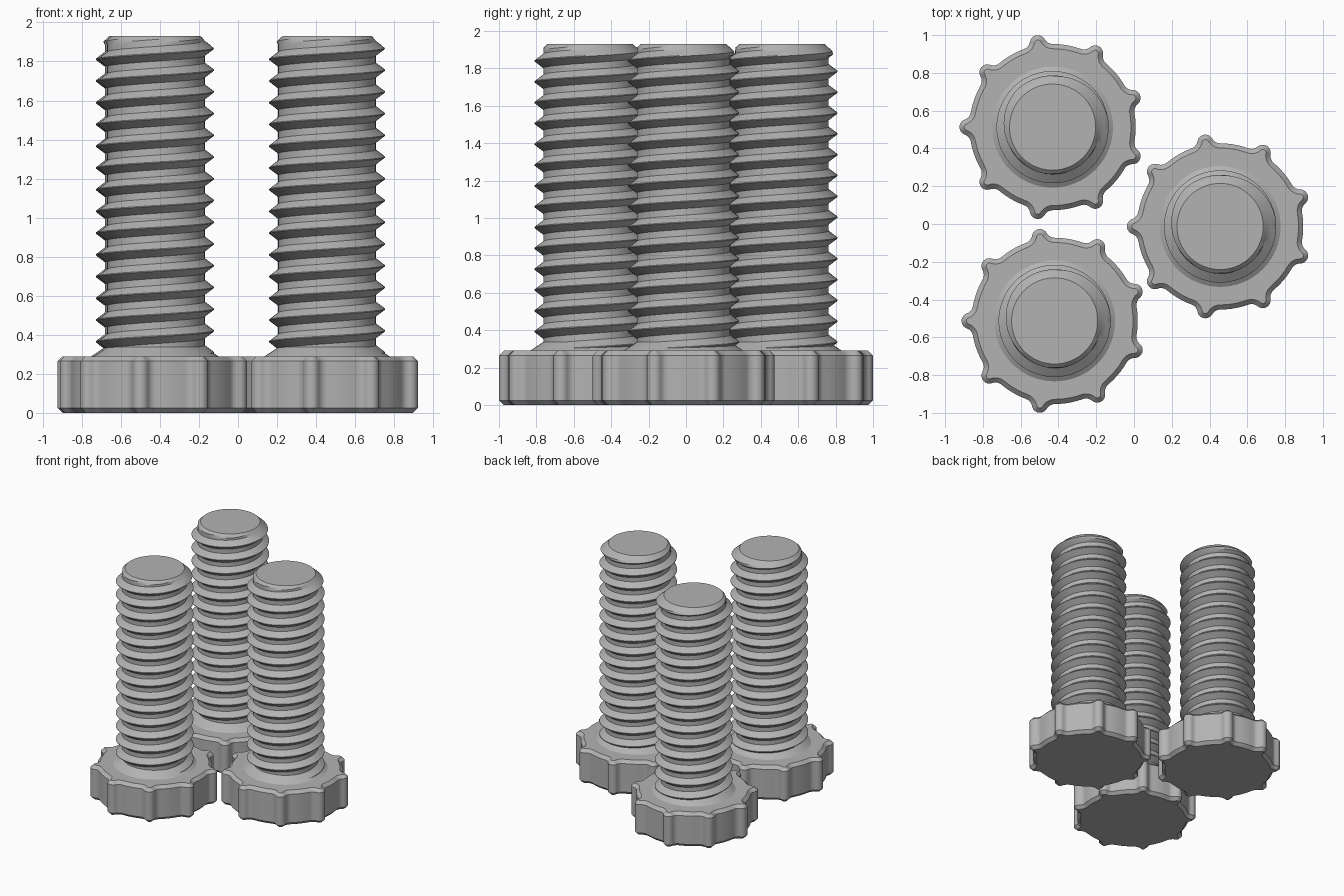
import bpy, bmesh, math

cube = bpy.data.objects.get("Cube")
if cube:
    bpy.data.objects.remove(cube, do_unlink=True)

steel = bpy.data.materials.new("grey_steel")
steel.use_nodes = True
GREY = (0.45, 0.45, 0.45, 1)
steel.diffuse_color = GREY
steel.node_tree.nodes["Principled BSDF"].inputs["Base Color"].default_value = GREY

TAU = 2 * math.pi
TOP, HEAD = 1.93, 0.29
ROOT, CREST, PITCH = 0.25, 0.297, 0.1113
BOLTS = [("back_right", -0.431, 0.513), ("front_right", -0.42, -0.513), ("left", 0.456, -0.013)]


def make_object(name, bm, location):
    bmesh.ops.recalc_face_normals(bm, faces=bm.faces)
    mesh = bpy.data.meshes.new(name)
    bm.to_mesh(mesh)
    bm.free()
    mesh.materials.append(steel)
    obj = bpy.data.objects.new(name, mesh)
    obj.location = location
    bpy.context.collection.objects.link(obj)
    bpy.ops.object.select_all(action='DESELECT')
    obj.select_set(True)
    bpy.context.view_layer.objects.active = obj
    bpy.ops.object.shade_smooth_by_angle(angle=math.radians(25))


def loft(bm, rings):
    """Join closed rings of points and cap both ends."""
    loops = [[bm.verts.new(p) for p in ring] for ring in rings]
    n = len(loops[0])
    for a, b in zip(loops, loops[1:]):
        for i in range(n):
            j = (i + 1) % n
            bm.faces.new((a[i], a[j], b[j], b[i]))
    bm.faces.new(loops[0][::-1])
    bm.faces.new(loops[-1])


def arc(cx, cy, r, start, end, steps):
    return [(cx + r * math.cos(start + (end - start) * i / steps),
             cy + r * math.sin(start + (end - start) * i / steps)) for i in range(steps + 1)]


def knob_outline(inset, z):
    """Nine rounded lobes blended into a circle, offset inwards by inset."""
    rim, tip, fillet, centre = 0.44, 0.042, 0.05, 0.451
    reach = rim + fillet
    phi = math.acos((reach**2 + centre**2 - (tip + fillet)**2) / (2 * reach * centre))
    fx, fy = reach * math.cos(phi), reach * math.sin(phi)
    beta = math.atan2(fy, fx - centre)
    half = arc(centre, 0, tip - inset, 0, beta, 6)
    half += arc(fx, fy, fillet + inset, beta + math.pi, phi + math.pi, 6)[1:]
    lobe = [(x, -y) for x, y in half[:0:-1]] + half
    lobe += arc(0, 0, rim - inset, phi, TAU / 9 - phi, 5)[1:-1]
    points = []
    for k in range(9):
        c, s = math.cos(math.pi + k * TAU / 9), math.sin(math.pi + k * TAU / 9)
        points += [(x * c - y * s, x * s + y * c, z) for x, y in lobe]
    return points


def circle(r, z, n=64):
    return [(r * math.cos(TAU * i / n), r * math.sin(TAU * i / n), z) for i in range(n)]


def add_head(bm):
    c = 0.025
    loft(bm, [knob_outline(c, 0), knob_outline(0, c),
              knob_outline(0, HEAD - c), knob_outline(c, HEAD)])


def add_collar(bm):
    loft(bm, [circle(0.32, HEAD - 0.01), circle(0.32, HEAD), circle(0.245, HEAD + 0.05)])


def add_thread(bm, n=72):
    """Right-handed helical strip, cut off by the end chamfer."""
    # position along one pitch, and how far the flank rises there
    profile = [(-0.5, 0), (-0.34, 0), (-0.18, 0.5), (-0.02, 1),
               (0.02, 1), (0.18, 0.5), (0.34, 0), (0.5, 0)]
    crest_z = 1.867 - 16 * PITCH
    previous = None
    for step in range(18 * n + 1):
        turn = step / n
        column = []
        for offset, rise in profile:
            z = min(max(crest_z + (turn + offset) * PITCH, HEAD - 0.01), TOP)
            r = ROOT + (CREST - ROOT) * rise
            r = min(r, 0.228 + (TOP - z) * 1.1)
            if z == TOP:
                r = 0.228
            column.append(bm.verts.new((r * math.cos(TAU * turn), r * math.sin(TAU * turn), z)))
        if previous:
            for k in range(len(profile) - 1):
                quad = (previous[k], column[k], column[k + 1], previous[k + 1])
                # skip strips lying wholly beyond either end
                if any(HEAD - 0.01 < v.co.z < TOP for v in quad):
                    bm.faces.new(quad)
        previous = column
    bmesh.ops.delete(bm, geom=[v for v in bm.verts if not v.link_faces], context='VERTS')
    bmesh.ops.remove_doubles(bm, verts=bm.verts, dist=0.0002)
    bm.faces.new([bm.verts.new(p) for p in circle(0.228, TOP, n)])
    bmesh.ops.remove_doubles(bm, verts=bm.verts, dist=0.0002)


# three identical bolts standing on their heads
for label, x, y in BOLTS:
    for part, build in (("knob_head", add_head), ("collar", add_collar), ("threaded_shaft", add_thread)):
        bm = bmesh.new()
        build(bm)
        make_object(f"{label}_{part}", bm, (x, y, 0))
